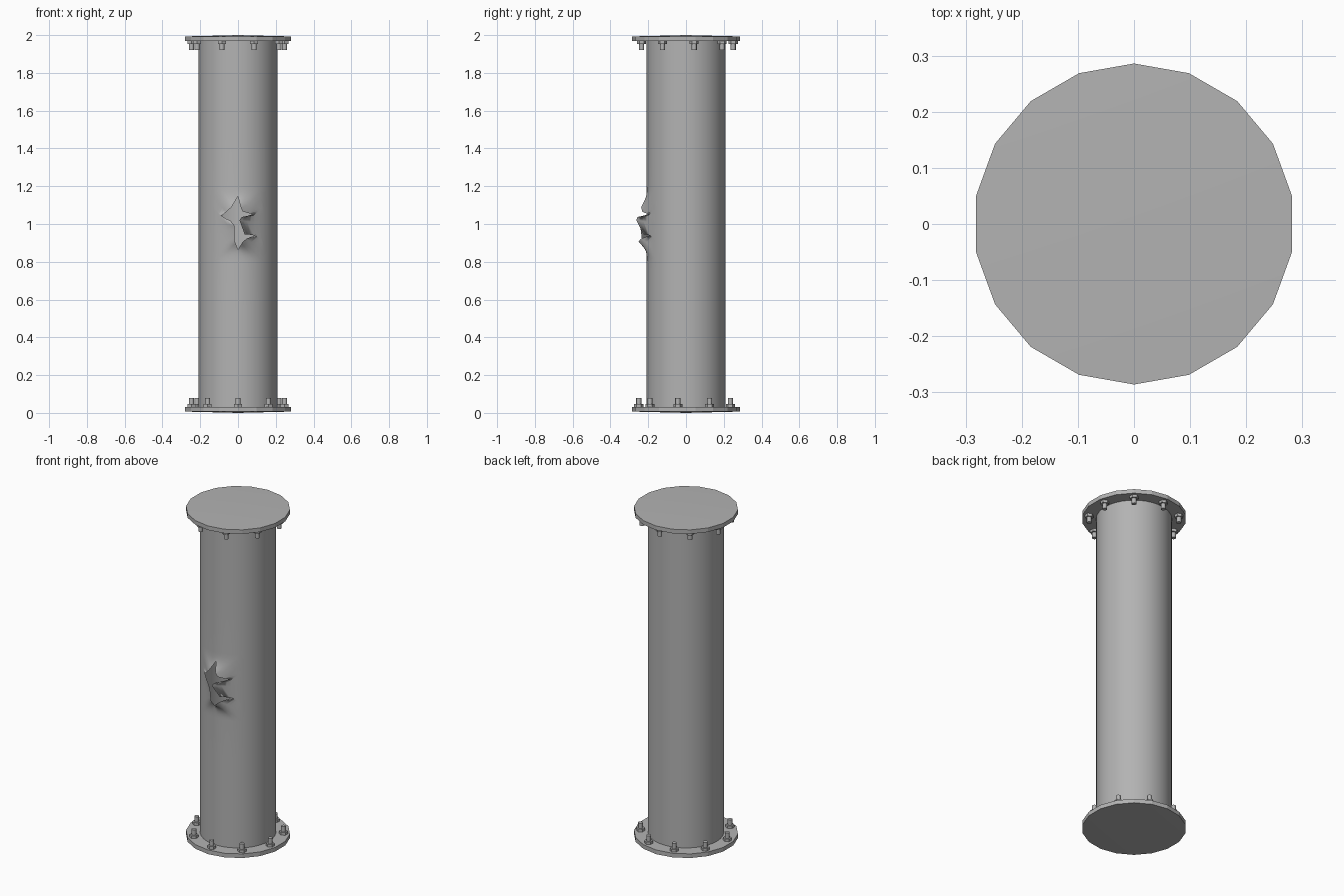
import bpy, bmesh, math
from mathutils import Matrix

if "Cube" in bpy.data.objects:
    bpy.data.objects.remove(bpy.data.objects["Cube"])

R = 0.208          # pipe radius
COLS = 36          # pipe sides
HALF = 4           # half width of the torn window, in columns
STEP = 2 * math.pi / COLS

steel = bpy.data.materials.new("dark_steel")
steel.diffuse_color = (0.45, 0.45, 0.45, 1)
steel.use_nodes = True
steel.node_tree.nodes["Principled BSDF"].inputs["Base Color"].default_value = steel.diffuse_color


def make_object(name, bm):
    bmesh.ops.remove_doubles(bm, verts=bm.verts, dist=1e-5)
    mesh = bpy.data.meshes.new(name)
    bm.to_mesh(mesh)
    bm.free()
    mesh.materials.append(steel)
    obj = bpy.data.objects.new(name, mesh)
    bpy.context.collection.objects.link(obj)
    return obj


def on_pipe(theta, z, out=0.0):
    r = R + out
    return (r * math.sin(theta), -r * math.cos(theta), z)


# Pipe wall, leaving a window at the front for the tear
bm = bmesh.new()
rows = [0.03, 0.3, 0.55] + [0.8 + 0.05 * i for i in range(9)] + [1.45, 1.7, 1.97]
for z0, z1 in zip(rows, rows[1:]):
    for c in range(-COLS // 2, COLS // 2):
        if -HALF <= c < HALF and 0.79 < z0 < 1.19:
            continue
        a, b = c * STEP, (c + 1) * STEP
        bm.faces.new([bm.verts.new(on_pipe(*p))
                      for p in ((a, z0), (b, z0), (b, z1), (a, z1))])

# Torn edge: loop index -> x, z, outward bend (clockwise from the top)
tear = {0: (0, 1.147, 0), 2: (.014, 1.09, .03), 4: (.025, 1.066, .025),
        6: (.095, 1.047, 0), 7: (.02, 1.037, .05), 8: (.008, 1.02, .055),
        9: (.035, .945, .02), 10: (.095, .942, 0), 11: (.045, .922, .035),
        12: (.025, .905, .045), 16: (0, .865, 0), 20: (-.018, .91, .025),
        24: (-.018, .99, .035), 25: (-.04, 1.018, .03), 26: (-.09, 1.04, 0),
        28: (-.035, 1.088, .02), 32: (0, 1.147, 0)}
keys = sorted(tear)


def tear_point(i):
    for k0, k1 in zip(keys, keys[1:]):
        if k0 <= i <= k1:
            t = (i - k0) / (k1 - k0)
            x, z, out = (p + (q - p) * t for p, q in zip(tear[k0], tear[k1]))
            return math.asin(x / (R + out)), z, out


# Window border, in the same order as the tear loop
border = ([(c, 4) for c in range(0, 4)] + [(4, r) for r in range(4, -4, -1)]
          + [(c, -4) for c in range(4, -4, -1)] + [(-4, r) for r in range(-4, 4)]
          + [(c, 4) for c in range(-4, 0)])

# Rings from the torn lips out to the undamaged wall
rings = []
for t in (0, 0.12, 0.26, 0.42, 0.6, 0.8, 1):
    ring = []
    for i, (c, r) in enumerate(border):
        th, z, out = tear_point(i)
        bt, bz = c * STEP, 1 + 0.05 * r
        ring.append(bm.verts.new(on_pipe(th + (bt - th) * t, z + (bz - z) * t,
                                         out * (1 - t) ** 3)))
    rings.append(ring)
n = len(border)
for inner, outer in zip(rings, rings[1:]):
    for i in range(n):
        j = (i + 1) % n
        bm.faces.new((inner[i], inner[j], outer[j], outer[i]))
bmesh.ops.remove_doubles(bm, verts=bm.verts, dist=1e-5)
bmesh.ops.recalc_face_normals(bm, faces=bm.faces)
for f in bm.faces:
    f.smooth = True
make_object("torn_pipe", bm)


def drum(bm, x, y, z0, z1, r, sides):
    mat = Matrix.Translation((x, y, (z0 + z1) / 2))
    bmesh.ops.create_cone(bm, cap_ends=True, segments=sides, radius1=r,
                          radius2=r, depth=z1 - z0, matrix=mat)


def add_end(prefix, flip):
    # Flange plate, 18 sides, with a very shallow domed outer face
    bm = bmesh.new()
    ring = lambda z: [bm.verts.new((0.286 * math.sin(math.radians(20 * k)),
                                    0.286 * math.cos(math.radians(20 * k)), z))
                      for k in range(18)]
    low, high = ring(0.007), ring(0.032)
    tip = bm.verts.new((0, 0, 0))
    bm.faces.new(high)
    for k in range(18):
        j = (k + 1) % 18
        bm.faces.new((low[k], low[j], high[j], high[k]))
        bm.faces.new((low[j], low[k], tip))
    bmesh.ops.recalc_face_normals(bm, faces=bm.faces)
    parts = [make_object(prefix + "_flange", bm)]

    # Nine bolts: nut and stud
    bm = bmesh.new()
    for k in range(9):
        a = math.radians(40 * k)
        x, y = 0.25 * math.sin(a), -0.25 * math.cos(a)
        drum(bm, x, y, 0.03, 0.048, 0.024, 6)
        drum(bm, x, y, 0.046, 0.08, 0.0135, 10)
    parts.append(make_object(prefix + "_bolts", bm))

    for obj in parts:
        if flip:
            obj.data.transform(Matrix.Translation((0, 0, 2)) @ Matrix.Rotation(math.pi, 4, 'X'))
        bpy.ops.object.select_all(action='DESELECT')
        obj.select_set(True)
        bpy.context.view_layer.objects.active = obj
        bpy.ops.object.shade_smooth_by_angle(angle=math.radians(38 if "bolts" in obj.name else 15))


add_end("bottom", False)
add_end("top", True)
